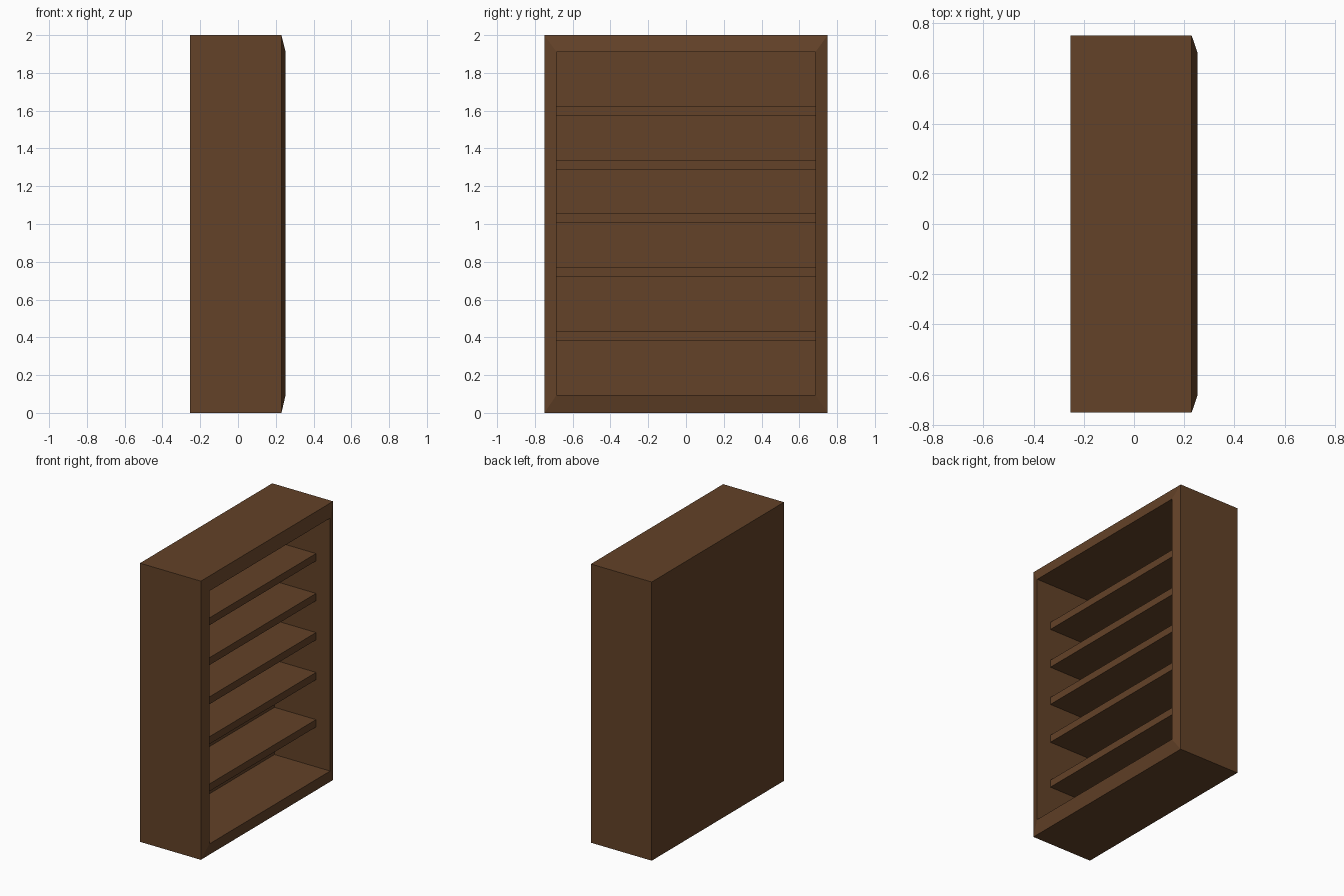
import bpy, bmesh

if "Cube" in bpy.data.objects:
    bpy.data.objects.remove(bpy.data.objects["Cube"])

wood = bpy.data.materials.new("brown_wood")
wood.diffuse_color = (0.125, 0.054, 0.021, 1)
wood.use_nodes = True
wood.node_tree.nodes["Principled BSDF"].inputs["Base Color"].default_value = wood.diffuse_color

BACK, EDGE, LIP, INNER = -0.253, 0.23, 0.252, -0.19   # depths along x
HALF_W, HEIGHT = 0.75, 2.0
OPEN_Y, OPEN_LOW, OPEN_HIGH = 0.685, 0.095, 1.91


def make_object(name, bm):
    bmesh.ops.recalc_face_normals(bm, faces=bm.faces)
    mesh = bpy.data.meshes.new(name)
    bm.to_mesh(mesh)
    bm.free()
    mesh.materials.append(wood)
    obj = bpy.data.objects.new(name, mesh)
    bpy.context.collection.objects.link(obj)
    return obj


def ring(bm, x, half_y, low, high):
    corners = [(-half_y, low), (half_y, low), (half_y, high), (-half_y, high)]
    return [bm.verts.new((x, y, z)) for y, z in corners]


# Case: nested rectangles from the outer back, round the sloped lip, to the inner back
bm = bmesh.new()
rings = [ring(bm, BACK, HALF_W, 0, HEIGHT),
         ring(bm, EDGE, HALF_W, 0, HEIGHT),
         ring(bm, LIP, OPEN_Y, OPEN_LOW, OPEN_HIGH),
         ring(bm, INNER, OPEN_Y, OPEN_LOW, OPEN_HIGH)]
for a, b in zip(rings, rings[1:]):
    for i in range(4):
        j = (i + 1) % 4
        bm.faces.new((a[i], a[j], b[j], b[i]))
bm.faces.new(rings[0])
bm.faces.new(rings[-1])
make_object("bookcase_frame", bm)

# Shelves: set back from the lip, the lowest bay is taller
SHELF_FRONT, THICK = 0.14, 0.053
for n, top in enumerate((0.434, 0.773, 1.059, 1.34, 1.626), 1):
    bm = bmesh.new()
    bmesh.ops.create_cube(bm, size=1)
    bmesh.ops.scale(bm, vec=(SHELF_FRONT - INNER, 2 * OPEN_Y, THICK), verts=bm.verts)
    bmesh.ops.translate(bm, vec=((SHELF_FRONT + INNER) / 2, 0, top - THICK / 2), verts=bm.verts)
    make_object(f"shelf_{n}", bm)
